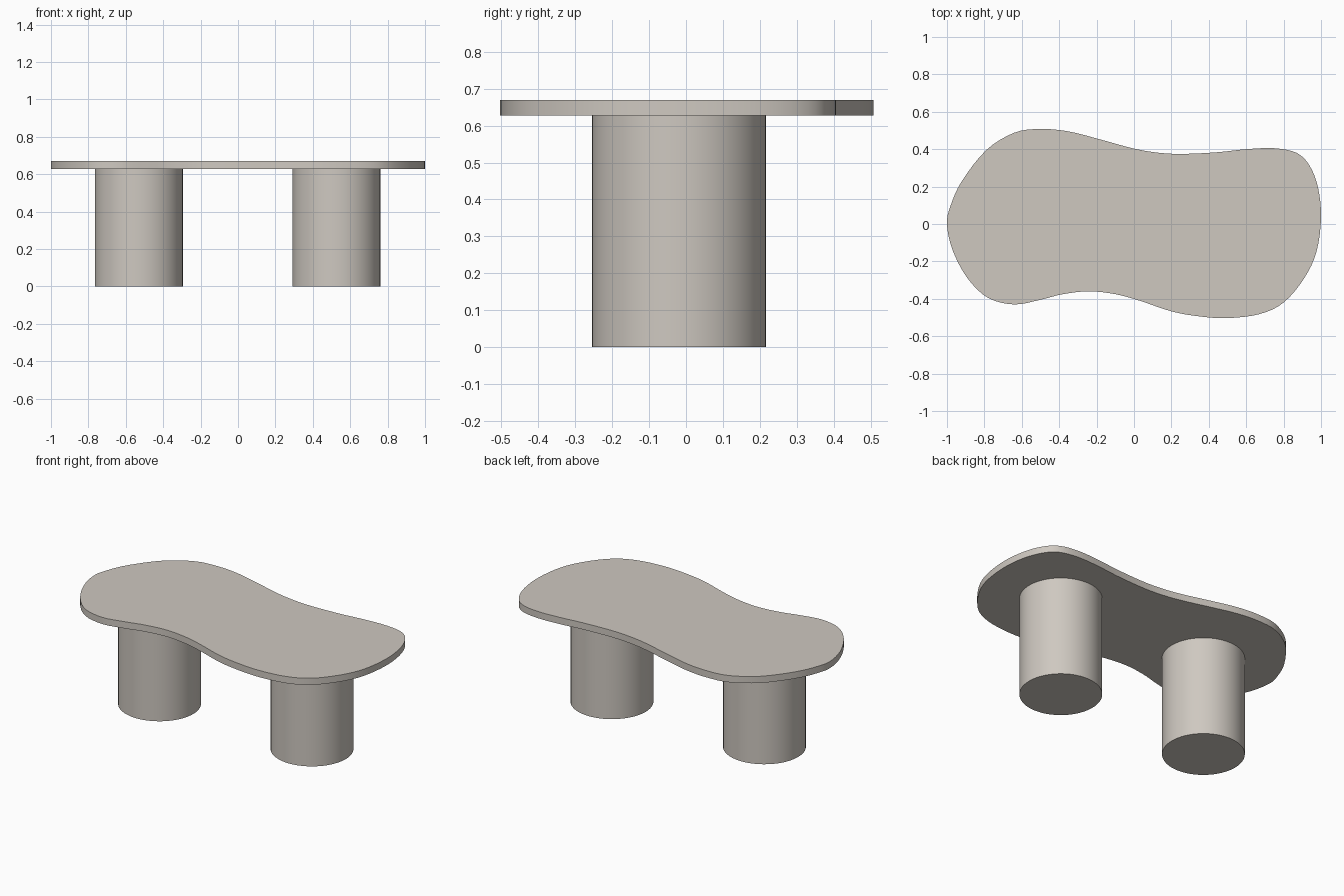
import bpy, bmesh
from mathutils import Vector

if "Cube" in bpy.data.objects:
    bpy.data.objects.remove(bpy.data.objects["Cube"])

stone = bpy.data.materials.new("warm_grey_stone")
stone.diffuse_color = (0.62, 0.58, 0.53, 1)
stone.use_nodes = True
stone.node_tree.nodes["Principled BSDF"].inputs["Base Color"].default_value = stone.diffuse_color


def prism(name, outline, z0, z1):
    """Extrude a closed counter-clockwise outline between two heights."""
    bm = bmesh.new()
    face = bm.faces.new([bm.verts.new((x, y, z0)) for x, y in outline])
    ext = bmesh.ops.extrude_face_region(bm, geom=[face], use_keep_orig=True)
    verts = [v for v in ext["geom"] if isinstance(v, bmesh.types.BMVert)]
    bmesh.ops.translate(bm, verts=verts, vec=(0, 0, z1 - z0))
    bmesh.ops.recalc_face_normals(bm, faces=bm.faces)
    mesh = bpy.data.meshes.new(name)
    bm.to_mesh(mesh)
    bm.free()
    mesh.materials.append(stone)
    obj = bpy.data.objects.new(name, mesh)
    bpy.context.collection.objects.link(obj)
    return obj


def smooth_loop(points, steps):
    """Closed Catmull-Rom curve through the points."""
    pts = [Vector(p) for p in points]
    n = len(pts)
    out = []
    for i in range(n):
        a, b, c, d = (pts[(i + k - 1) % n] for k in range(4))
        for s in range(steps):
            t = s / steps
            out.append(0.5 * (2 * b + (c - a) * t + (2 * a - 5 * b + 4 * c - d) * t ** 2
                              + (3 * b - a - 3 * c + d) * t ** 3))
    return out


def shade(obj):
    bpy.ops.object.select_all(action='DESELECT')
    obj.select_set(True)
    bpy.context.view_layer.objects.active = obj
    bpy.ops.object.shade_smooth_by_angle(angle=0.6)


TOP_Z, UNDER_Z = 0.669, 0.627

# Free-form table top
edge = [(-1, 0), (-0.97, -0.14), (-0.89, -0.29), (-0.78, -0.395), (-0.64, -0.43),
        (-0.5, -0.405), (-0.38, -0.375), (-0.24, -0.36), (-0.1, -0.375), (0.03, -0.41),
        (0.2, -0.467), (0.35, -0.494), (0.5, -0.503), (0.67, -0.482), (0.8, -0.42),
        (0.91, -0.29), (0.975, -0.15), (1, 0.03), (0.985, 0.19), (0.94, 0.31),
        (0.87, 0.38), (0.75, 0.405), (0.6, 0.4), (0.45, 0.384), (0.27, 0.375),
        (0.14, 0.38), (0, 0.403), (-0.18, 0.452), (-0.35, 0.495), (-0.5, 0.508),
        (-0.64, 0.488), (-0.79, 0.395), (-0.92, 0.23), (-0.98, 0.1)]
shade(prism("table_top", smooth_loop(edge, 4), UNDER_Z, TOP_Z))

# Two round drum legs
for name, x in (("left_leg", -0.53), ("right_leg", 0.526)):
    bpy.ops.mesh.primitive_cylinder_add(vertices=64, radius=0.235, depth=UNDER_Z,
                                        location=(x, -0.019, UNDER_Z / 2))
    leg = bpy.context.object
    leg.name = name
    leg.data.materials.append(stone)
    shade(leg)
